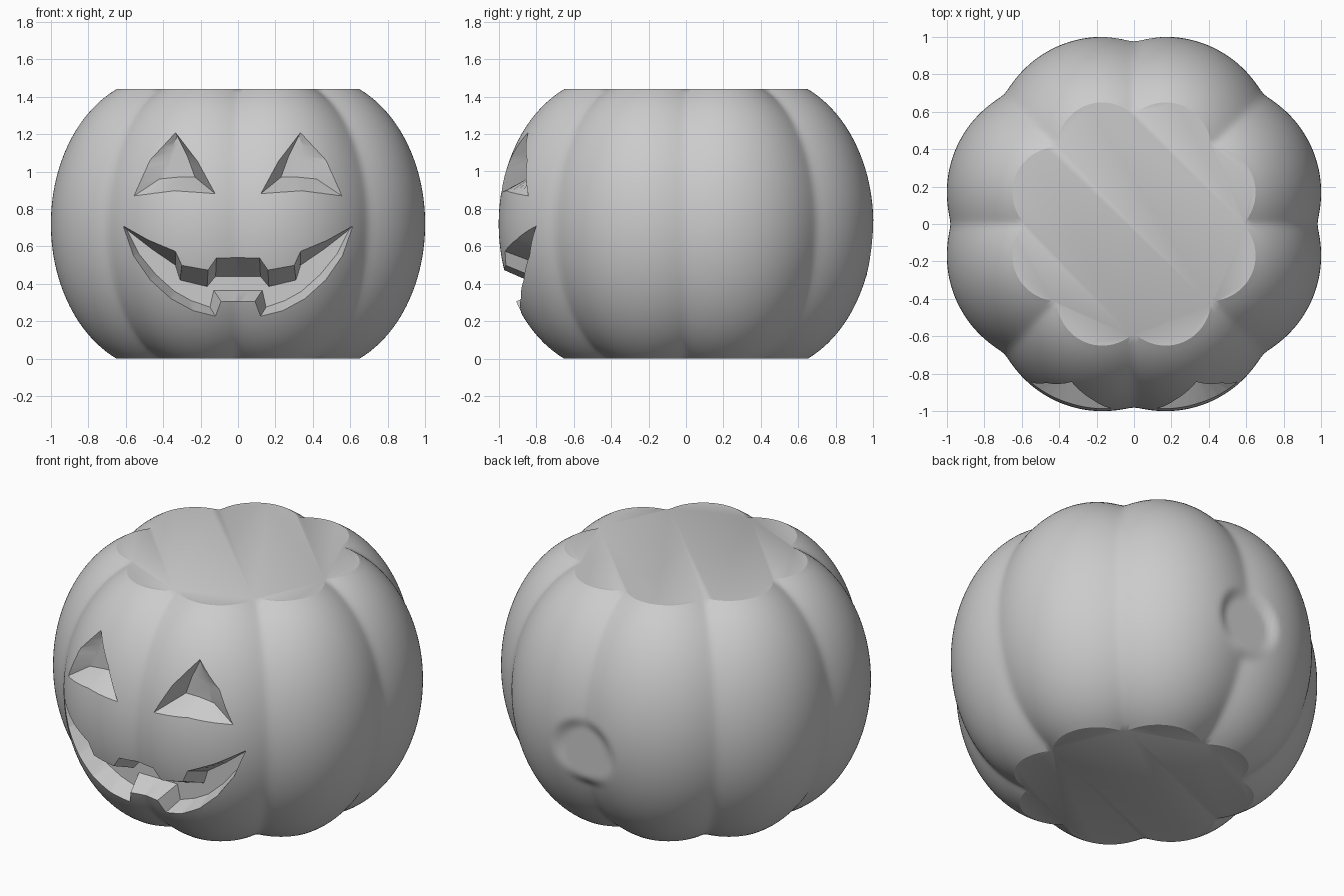
import bpy, bmesh
from math import sin, cos, pi, sqrt, radians

if "Cube" in bpy.data.objects:
    bpy.data.objects.remove(bpy.data.objects["Cube"])

HEIGHT, MID = 1.44, 0.72
LOBES, LOBE_OFFSET, LOBE_RADIUS, LOBE_HALF_HEIGHT = 8, 0.444, 0.59, 0.788
HALF = pi / LOBES
AROUND, UP = 256, 72

grey = bpy.data.materials.new("plain grey")
grey.use_nodes = True
colour = (0.6, 0.6, 0.6, 1)
grey.diffuse_color = colour
grey.node_tree.nodes["Principled BSDF"].inputs["Base Color"].default_value = colour


def lobe_radius(z):
    return LOBE_RADIUS * sqrt(1 - ((z - MID) / LOBE_HALF_HEIGHT) ** 2)


def shell_radius(angle, z):
    # Distance from the axis, with softened grooves between the lobes
    groove = HALF - abs(angle % (2 * HALF) - HALF)
    phi = max(0, HALF - sqrt(groove ** 2 + radians(1.3) ** 2))
    return LOBE_OFFSET * cos(phi) + sqrt(lobe_radius(z) ** 2 - (LOBE_OFFSET * sin(phi)) ** 2)


def front_y(x, z):
    # Front surface of the two middle lobes
    side = abs(x) - LOBE_OFFSET * sin(HALF)
    return -LOBE_OFFSET * cos(HALF) - sqrt(max(0, lobe_radius(z) ** 2 - side ** 2))


def loft(name, rings):
    bm = bmesh.new()
    loops = [[bm.verts.new(p) for p in ring] for ring in rings]
    n = len(loops[0])
    for a, b in zip(loops, loops[1:]):
        for i in range(n):
            j = (i + 1) % n
            bm.faces.new((a[i], a[j], b[j], b[i]))
    bm.faces.new(loops[0][::-1])
    bm.faces.new(loops[-1])
    bmesh.ops.recalc_face_normals(bm, faces=bm.faces)
    mesh = bpy.data.meshes.new(name)
    bm.to_mesh(mesh)
    bm.free()
    obj = bpy.data.objects.new(name, mesh)
    bpy.context.collection.objects.link(obj)
    mesh.materials.append(grey)
    return obj


def shell_point(i, k):
    angle, z = 2 * pi * i / AROUND, HEIGHT * k / UP
    r = shell_radius(angle, z)
    x, y = r * cos(angle), r * sin(angle)
    # Round flat pad pressed into the back groove
    d = sqrt(x * x + (z - 0.6) ** 2)
    if y > 0 and d < 0.22:
        t = min(1, (0.22 - d) / 0.08)
        y += (0.968 - y) * t * t * (3 - 2 * t)
    return x, y, z


def subdivide(outline, steps=4):
    pts = []
    for (x0, z0), (x1, z1) in zip(outline, outline[1:] + outline[:1]):
        pts += [(x0 + (x1 - x0) * s / steps, z0 + (z1 - z0) * s / steps) for s in range(steps)]
    return pts


def carve(body, name, rim, floor, depth_y):
    # Tapered pocket from the rim on the skin down to a flat floor
    rim, floor = subdivide(rim), subdivide(floor)
    cutter = loft(name, [
        [(x, depth_y, z) for x, z in floor],
        [(x, min(front_y(x, z), depth_y) - 0.004, z) for x, z in rim],
        [(x, -1.3, z) for x, z in rim]])
    cutter.hide_render = True
    mod = body.modifiers.new(name, "BOOLEAN")
    mod.operation, mod.solver, mod.object = "DIFFERENCE", "EXACT", cutter
    bpy.context.view_layer.objects.active = body
    bpy.ops.object.modifier_apply(modifier=name)
    bpy.data.objects.remove(cutter)


def flip(points):
    return [(-x, z) for x, z in points]


# Lobed body with flat top and bottom
body = loft("pumpkin_body", [[shell_point(i, k) for i in range(AROUND)] for k in range(UP + 1)])

# Triangular eyes
eye_rim = [(.12, .88), (.215, 1.055), (.335, 1.21), (.475, 1.06), (.56, .867), (.34, .895)]
eye_floor = [(.23, .97), (.27, 1.08), (.325, 1.19), (.37, 1.08), (.42, .96), (.32, .97)]
carve(body, "left_eye", eye_rim, eye_floor, -0.83)
carve(body, "right_eye", flip(eye_rim), flip(eye_floor), -0.83)

# Grinning mouth with two upper teeth and one lower tooth
mouth_rim = [(.115, .54), (.16, .475), (.30, .50), (.335, .575), (.48, .635), (.615, .71),
             (.56, .55), (.47, .42), (.36, .32), (.24, .255), (.12, .225), (.09, .305)]
mouth_floor = [(.12, .44), (.165, .385), (.31, .42), (.335, .50), (.46, .585), (.595, .69),
               (.53, .56), (.44, .45), (.34, .36), (.25, .31), (.15, .275), (.13, .365)]
carve(body, "mouth", mouth_rim + flip(mouth_rim)[::-1],
      mouth_floor + flip(mouth_floor)[::-1], -0.77)

# Smooth skin, crisp carved edges
bpy.ops.object.select_all(action="DESELECT")
body.select_set(True)
bpy.context.view_layer.objects.active = body
bpy.ops.object.shade_smooth_by_angle(angle=radians(30))
